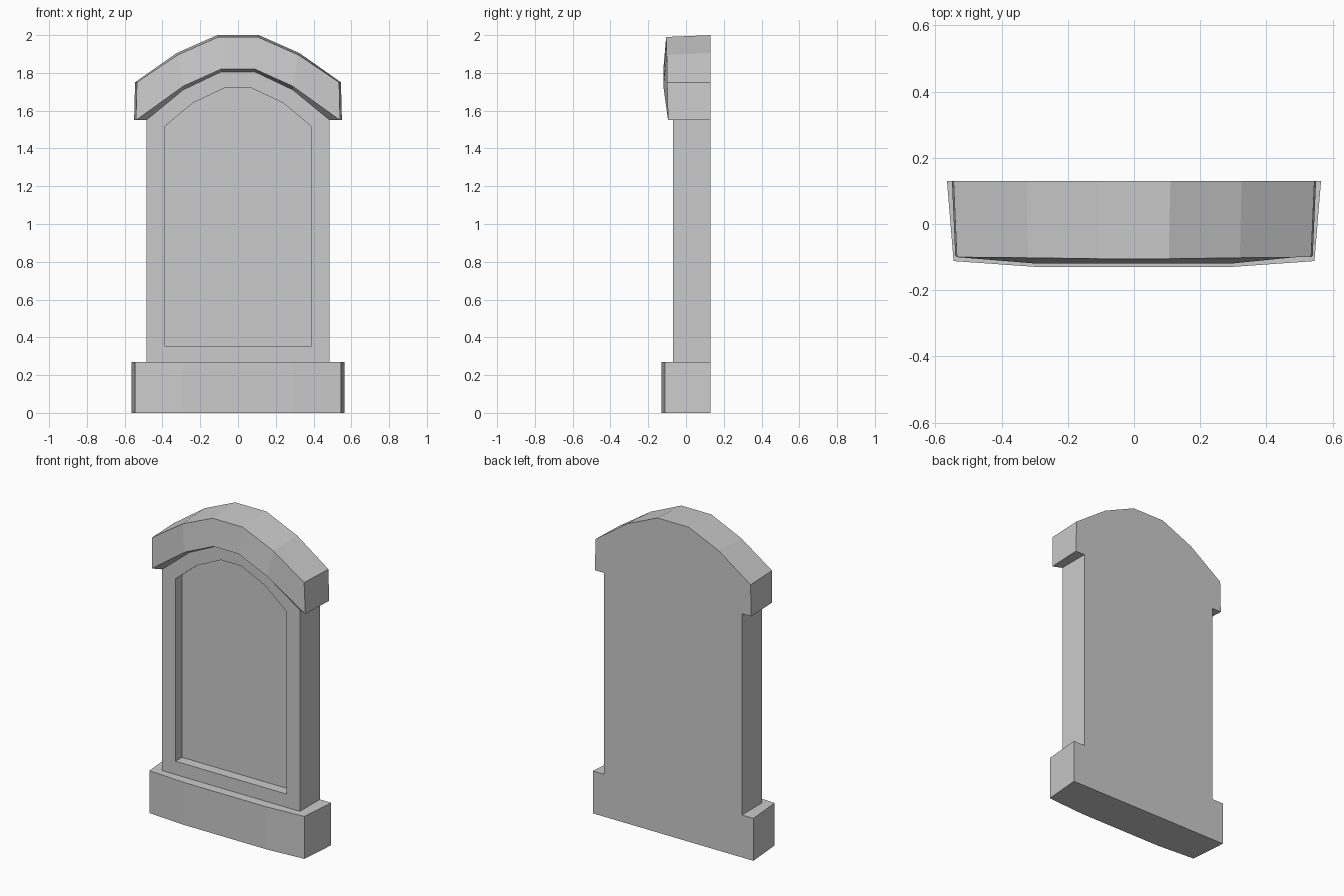
import bpy, bmesh

if "Cube" in bpy.data.objects:
    bpy.data.objects.remove(bpy.data.objects["Cube"])

BACK, FACE = 0.13, -0.07   # rear plane and slab front plane


def loft(bm, rings, closed=True, start=False, end=False, only=None):
    """Bridge rings of points with quads, optionally capping the ends."""
    rows = [[bm.verts.new(p) for p in r] for r in rings]
    n = len(rows[0])
    for a, b in zip(rows, rows[1:]):
        for i in (only or range(n if closed else n - 1)):
            j = (i + 1) % n
            bm.faces.new((a[i], a[j], b[j], b[i]))
    if start:
        bm.faces.new(rows[0])
    if end:
        bm.faces.new(rows[-1])


def finish(bm, name):
    bmesh.ops.remove_doubles(bm, verts=bm.verts, dist=1e-4)
    bmesh.ops.recalc_face_normals(bm, faces=bm.faces)
    mesh = bpy.data.meshes.new(name)
    bm.to_mesh(mesh)
    bm.free()
    bpy.context.collection.objects.link(bpy.data.objects.new(name, mesh))


def mirrored(half):
    """Complete a right-hand half by mirroring it across x."""
    return half + [(-p[0], *p[1:]) for p in reversed(half)]


def upright(half, y):
    return mirrored([(x, y, z) for x, z in half])


# base plinth with a slightly bowed front and a rim around the slab
outline = mirrored([(0.565, BACK), (0.545, -0.112), (0.29, -0.13)])
foot = mirrored([(0.485, BACK), (0.485, FACE), (0.29, FACE)])
bottom = [(x, y, 0) for x, y in outline]
top = [(x, y, 0.27) for x, y in outline]
bm = bmesh.new()
loft(bm, [bottom, top], start=True)
loft(bm, [top, [(x, y, 0.27) for x, y in foot]], closed=False)
finish(bm, "base")

# upright slab with an arched recessed panel
inner = [(0.485, 1.55), (0.29, 1.71), (0.09, 1.805)]
slab = [(0.485, 0.27)] + inner
panel = [(0.39, 0.355), (0.39, 1.515), (0.24, 1.64), (0.07, 1.72)]
bm = bmesh.new()
loft(bm, [upright(slab, BACK), upright(slab, FACE)], start=True, only=(0, 6))
loft(bm, [upright(slab, FACE), upright(panel, FACE), upright(panel, -0.005)], end=True)
finish(bm, "slab")

# arched cap: one cross-section per station, running wall, lip, rim, crest, back
lip = [(0.54, -0.095, 1.55), (0.29, -0.12, 1.73), (0.09, -0.12, 1.82)]
rim = [(0.535, -0.10, 1.75), (0.32, -0.102, 1.895), (0.105, -0.105, 1.99)]
crest = [(0.545, BACK, 1.75), (0.325, BACK, 1.905), (0.11, BACK, 2.0)]


def section(i):
    x, z = inner[i]
    return [(x, FACE, z), lip[i], rim[i], crest[i], (x, BACK, z)]


foot_section = section(0)
foot_section[2] = lip[0]
foot_section[3] = (0.55, BACK, 1.55)
half = [foot_section] + [section(i) for i in range(3)]
stations = half + [[(-x, y, z) for x, y, z in s] for s in reversed(half)]
bm = bmesh.new()
loft(bm, stations, closed=False, start=True, end=True)
finish(bm, "arched_cap")
